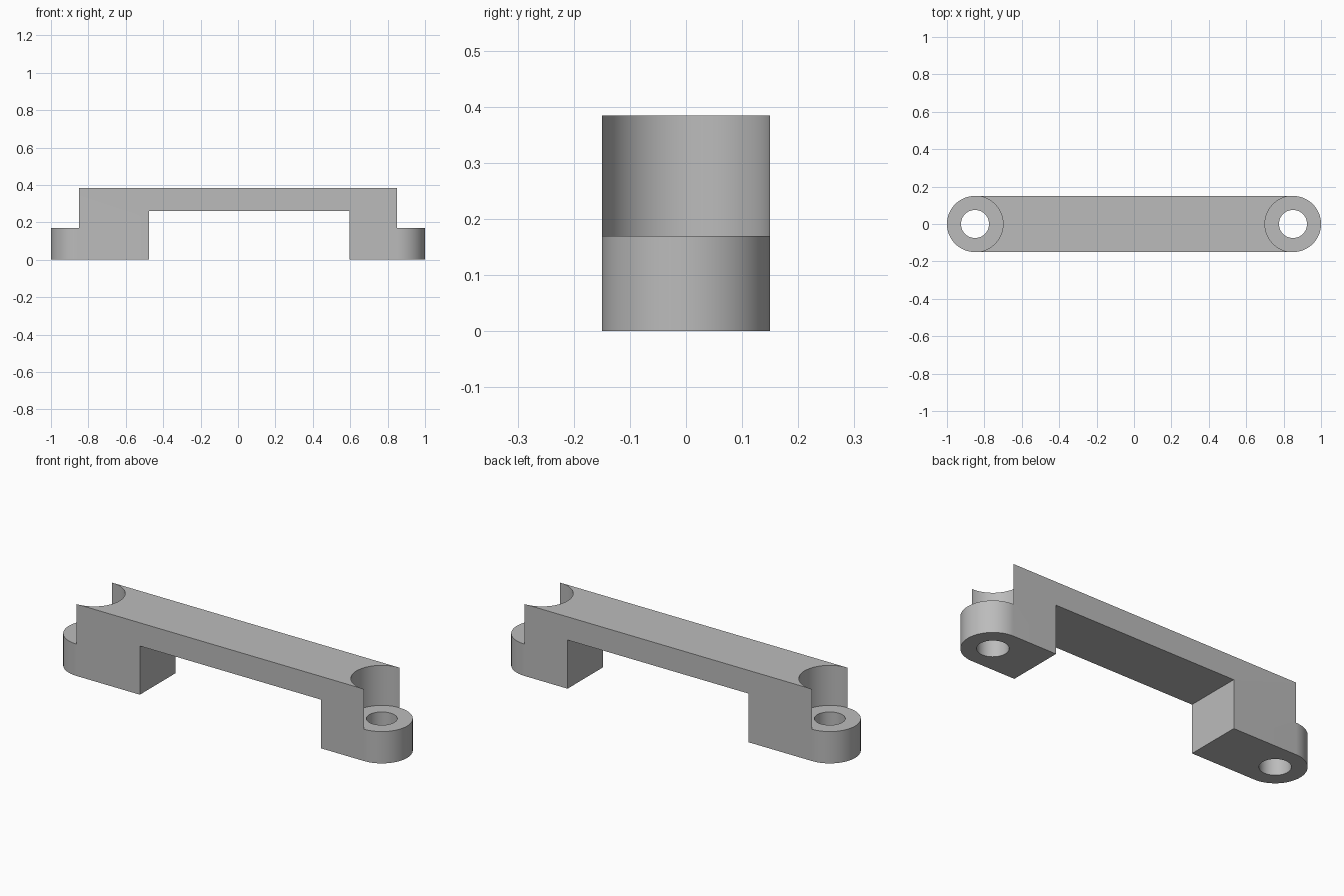
import bpy, bmesh
from math import pi, cos, sin

if "Cube" in bpy.data.objects:
    bpy.data.objects.remove(bpy.data.objects["Cube"])

END, R, HOLE = 0.85, 0.15, 0.075       # end centre, end radius, screw hole radius
TOP, TAB, SPAN = 0.384, 0.17, 0.26     # heights of the bar, tabs and underside
GAP = (-0.475, 0.595)                  # opening between the two feet
SEG = 48

grey = bpy.data.materials.new("light grey")
grey.use_nodes = True
grey.diffuse_color = (0.5, 0.5, 0.5, 1)
grey.node_tree.nodes["Principled BSDF"].inputs["Base Color"].default_value = (0.5, 0.5, 0.5, 1)


def arc(cx, r, start, end, n=SEG):
    return [(cx + r * cos(start + (end - start) * i / n),
             r * sin(start + (end - start) * i / n)) for i in range(n + 1)]


def prism(name, outline, z0, z1):
    """Extrude a flat outline from z0 to z1."""
    bm = bmesh.new()
    face = bm.faces.new([bm.verts.new((x, y, z0)) for x, y in outline])
    top = bmesh.ops.extrude_face_region(bm, geom=[face])["geom"]
    bmesh.ops.translate(bm, vec=(0, 0, z1 - z0),
                        verts=[v for v in top if isinstance(v, bmesh.types.BMVert)])
    bmesh.ops.recalc_face_normals(bm, faces=bm.faces)
    mesh = bpy.data.meshes.new(name)
    bm.to_mesh(mesh)
    bm.free()
    mesh.materials.append(grey)
    obj = bpy.data.objects.new(name, mesh)
    bpy.context.collection.objects.link(obj)
    return obj


# Handle body: round-ended bar
body = prism("handle_body", arc(END, R, -pi / 2, pi / 2) + arc(-END, R, pi / 2, 3 * pi / 2), 0, TOP)

# Opening under the bar
x0, x1 = GAP
cutters = [prism("opening_cutter", [(x0, -1), (x1, -1), (x1, 1), (x0, 1)], -0.1, SPAN)]

# Round pocket above each tab and the screw hole through it
for side, s in (("left", 1), ("right", -1)):
    pocket = arc(END, R, 3 * pi / 2, pi / 2)
    pocket += [(END, 0.3), (1.2, 0.3), (1.2, -0.3), (END, -0.3)]
    cutters.append(prism(side + "_pocket_cutter", [(s * x, y) for x, y in pocket], TAB, 0.6))
    cutters.append(prism(side + "_hole_cutter", arc(s * END, HOLE, 0, 2 * pi)[:-1], -0.1, 0.6))

for c in cutters:
    mod = body.modifiers.new(c.name, "BOOLEAN")
    mod.operation = "DIFFERENCE"
    mod.solver = "EXACT"
    mod.object = c

# Apply the cuts, drop the cutters and smooth the round walls
bpy.context.view_layer.objects.active = body
body.select_set(True)
for c in cutters:
    bpy.ops.object.modifier_apply(modifier=c.name)
    bpy.data.objects.remove(c)
bpy.ops.object.shade_smooth_by_angle(angle=pi / 6)
